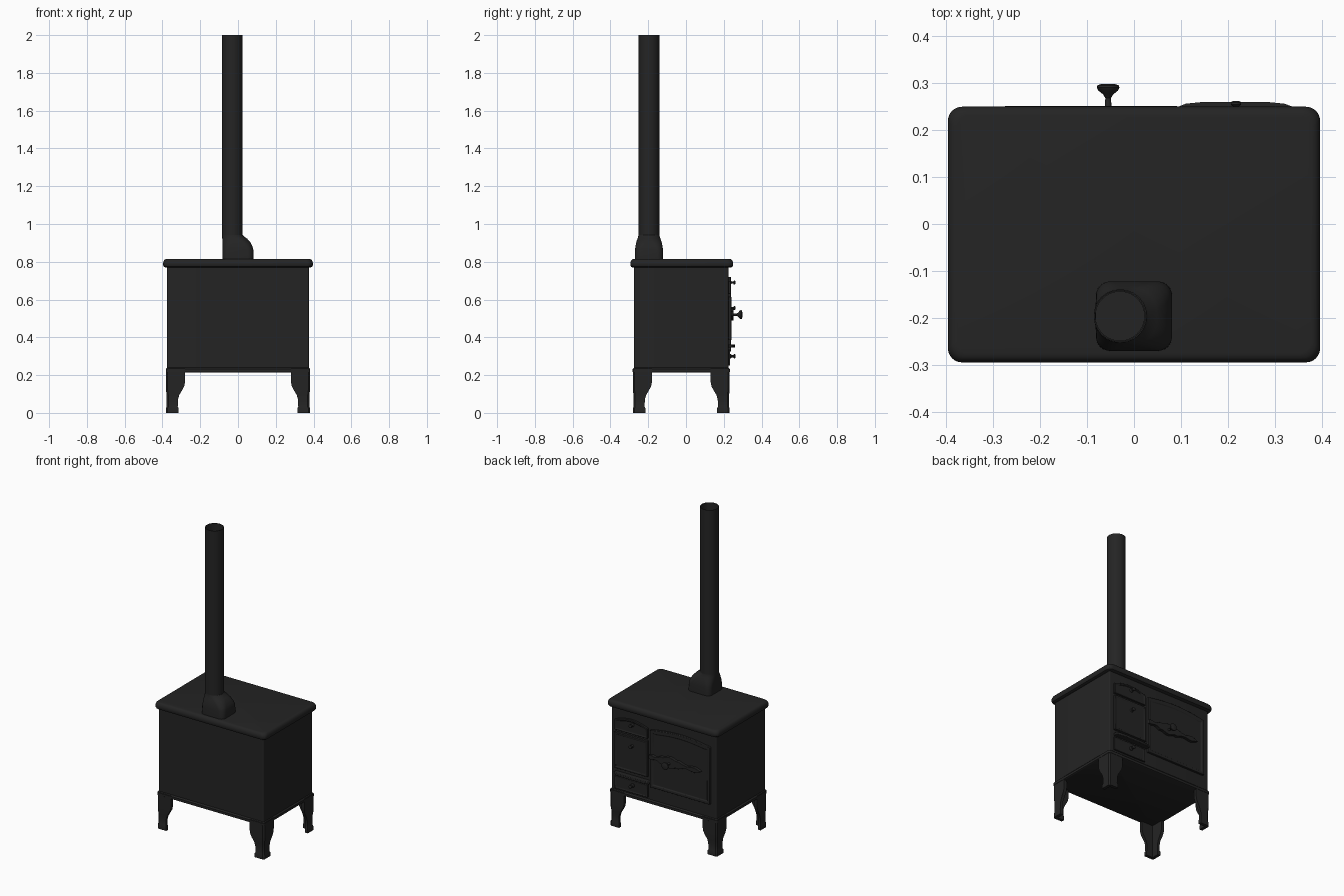
import bpy, bmesh, math
from mathutils import Vector

if "Cube" in bpy.data.objects:
    bpy.data.objects.remove(bpy.data.objects["Cube"])

iron = bpy.data.materials.new("cast_iron_black")
iron.diffuse_color = (0.0175, 0.0175, 0.0175, 1)
iron.use_nodes = True
iron.node_tree.nodes["Principled BSDF"].inputs["Base Color"].default_value = iron.diffuse_color


def finish(name, bm, bevel=0.0, segs=2, angle=35):
    bmesh.ops.recalc_face_normals(bm, faces=bm.faces[:])
    me = bpy.data.meshes.new(name)
    bm.to_mesh(me)
    bm.free()
    ob = bpy.data.objects.new(name, me)
    bpy.context.collection.objects.link(ob)
    me.materials.append(iron)
    if bevel:
        m = ob.modifiers.new("bevel", "BEVEL")
        m.width, m.segments, m.limit_method = bevel, segs, "ANGLE"
        m.angle_limit = math.radians(40)
    bpy.ops.object.select_all(action="DESELECT")
    ob.select_set(True)
    bpy.context.view_layer.objects.active = ob
    bpy.ops.object.shade_smooth_by_angle(angle=math.radians(angle))
    return ob


def loft(name, rings, cap=(True, True), **kw):
    """Skin a list of equal-length point rings."""
    bm = bmesh.new()
    vs = [[bm.verts.new(p) for p in r] for r in rings]
    n = len(vs[0])
    for a, b in zip(vs, vs[1:]):
        for i in range(n):
            bm.faces.new((a[i], a[(i + 1) % n], b[(i + 1) % n], b[i]))
    if cap[0]:
        bm.faces.new(vs[0][::-1])
    if cap[1]:
        bm.faces.new(vs[-1])
    return finish(name, bm, **kw)


def rounded(hx, hy, r, cx=0, cy=0, n=6):
    """Rounded rectangle outline."""
    pts = []
    for k, (sx, sy) in enumerate(((1, 1), (-1, 1), (-1, -1), (1, -1))):
        for i in range(n + 1):
            a = math.pi / 2 * (k + i / n)
            pts.append((cx + sx * (hx - r) + r * math.cos(a), cy + sy * (hy - r) + r * math.sin(a)))
    return pts


def slab(name, hx, hy, cy, layers, r):
    """Rounded slab from (z, inset) layers."""
    loft(name, [[(x, y, z) for x, y in rounded(hx - i, hy - i, r, 0, cy)] for z, i in layers])


def plate(name, pts, y0, y1, bevel=0.003, rim=0, sink=0.005):
    """Panel of an (x, z) outline facing +y, with an optional sunken centre."""
    bm = bmesh.new()
    face = bm.faces.new([bm.verts.new((x, y0, z)) for x, z in pts])
    ext = bmesh.ops.extrude_face_region(bm, geom=[face])
    for v in ext["geom"]:
        if isinstance(v, bmesh.types.BMVert):
            v.co.y = y1
    if rim:
        top = [f for f in ext["geom"] if isinstance(f, bmesh.types.BMFace)]
        bmesh.ops.recalc_face_normals(bm, faces=bm.faces[:])
        bmesh.ops.inset_region(bm, faces=top, thickness=rim)
        bmesh.ops.inset_region(bm, faces=top, thickness=0.004)
        for v in top[0].verts:
            v.co.y -= sink
    return finish(name, bm, bevel)


def arched(x0, x1, z0, z1, rise, n=12):
    """Rectangle outline with a bowed top."""
    pts = [(x0, z0), (x1, z0)]
    for i in range(n + 1):
        t = i / n
        pts.append((x1 + (x0 - x1) * t, z1 - rise + rise * math.sin(math.pi * t)))
    return pts


def knob(name, x, z, profile, n=20):
    """Turned knob on the y axis from (y, radius) pairs."""
    loft(name, [[(x + r * math.cos(2 * math.pi * i / n), y, z + r * math.sin(2 * math.pi * i / n))
                 for i in range(n)] for y, r in profile])


# firebox, bottom ledge and cooking top
slab("stove_body", 0.375, 0.25, -0.025, [(0.215, 0), (0.78, 0)], 0.008)
slab("bottom_ledge", 0.382, 0.257, -0.025,
     [(0.213, 0.006), (0.217, 0), (0.232, 0), (0.24, 0.007)], 0.01)
slab("cooking_top", 0.396, 0.272, -0.0225,
     [(0.77, 0.012), (0.774, 0.004), (0.782, 0), (0.796, 0), (0.807, 0.004), (0.813, 0.010), (0.815, 0.018)], 0.03)

# four corner legs: angled plates that narrow to a foot
steps = [(0.0, 0.066), (0.025, 0.066), (0.032, 0.062), (0.07, 0.063), (0.095, 0.070),
         (0.12, 0.085), (0.14, 0.096), (0.165, 0.101), (0.20, 0.101), (0.235, 0.100)]
for sx, sy, tag in ((-1, -1, "rear_left"), (1, -1, "rear_right"), (-1, 1, "door_left"), (1, 1, "door_right")):
    rings = []
    for z, w in steps:
        t, c = 0.02, 0.009
        o = 0.003 if 0.03 < z < 0.1 else 0.0
        ell = [(o, c + o), (c + o, o), (w, o), (w, t), (t, t), (t, w), (o, w)]
        rings.append([(sx * (0.381 - a), -0.025 + sy * (0.256 - b), z) for a, b in ell])
    loft("leg_" + tag, rings, angle=40)

# flue collar: rounded square flowing into a round neck
px, py, pr = -0.03, -0.196, 0.055
sections = [(0.812, 0.081, 0.074, 0.030, 0.0, -0.196), (0.865, 0.081, 0.074, 0.032, 0.0, -0.196),
            (0.885, 0.078, 0.071, 0.038, -0.003, -0.196), (0.905, 0.073, 0.067, 0.045, -0.009, -0.196),
            (0.922, 0.066, 0.061, 0.052, -0.017, -0.196), (0.935, 0.058, 0.057, 0.055, -0.027, -0.196),
            (0.942, 0.056, 0.056, 0.0555, -0.0295, -0.196)]
loft("flue_collar", [[(x, y, z) for x, y in rounded(hx, hy, r, cx, cy)]
                     for z, hx, hy, r, cx, cy in sections], cap=(False, False))

# open chimney pipe with an inner wall
loft("chimney_pipe", [[(px + r * math.cos(a), py + r * math.sin(a), z)
                       for a in (2 * math.pi * i / 40 for i in range(40))]
                      for z, r in ((0.93, pr), (2.0, pr), (2.0, pr - 0.003), (0.93, pr - 0.003))],
     cap=(False, False))

# oven door with sunken panel
plate("oven_door", arched(-0.335, 0.09, 0.325, 0.715, 0.022), 0.22, 0.238, rim=0.024)

# ornamental latch strap, mirrored about its centre line
half = [(0.092, 0.012), (0.07, 0.015), (0.05, 0.008), (0.03, 0.012), (0.01, 0.024), (-0.01, 0.022),
        (-0.03, 0.030), (-0.055, 0.036), (-0.08, 0.030), (-0.10, 0.022), (-0.12, 0.024), (-0.15, 0.013),
        (-0.18, 0.008), (-0.21, 0.014), (-0.235, 0.016), (-0.255, 0.009)]
strap = [(x, 0.525 + h) for x, h in half] + [(-0.278, 0.525)] + [(x, 0.525 - h) for x, h in reversed(half)]
plate("latch_strap", strap, 0.23, 0.251, 0.002)

# fuel-side fronts: upper drawer, fire door, ash drawer
plate("upper_drawer", arched(0.11, 0.345, 0.63, 0.72, 0.025), 0.22, 0.237, rim=0.010, sink=0.003)
plate("fire_door", arched(0.11, 0.345, 0.385, 0.615, 0.0, 1), 0.22, 0.240, rim=0.014, sink=0.003)
plate("ash_drawer", arched(0.11, 0.345, 0.25, 0.335, 0.0, 1), 0.22, 0.234, rim=0.010, sink=0.003)

# hearth shelf with tapered ends
shelf = [(0.09, 0.22), (0.09, 0.248), (0.11, 0.256), (0.15, 0.260), (0.28, 0.260),
         (0.32, 0.256), (0.342, 0.248), (0.342, 0.22)]
loft("hearth_shelf", [[(x, y, z) for x, y in shelf] for z in (0.346, 0.362)], bevel=0.003)

# knobs
for name, z in (("upper_drawer_knob", 0.69), ("fire_door_knob", 0.555), ("ash_drawer_knob", 0.30)):
    knob(name, 0.217, z, [(0.228, 0.013), (0.236, 0.012), (0.242, 0.006), (0.25, 0.006), (0.254, 0.011),
                          (0.259, 0.011), (0.262, 0.006)])
knob("oven_door_knob", -0.055, 0.52, [(0.245, 0.010), (0.252, 0.007), (0.268, 0.006), (0.276, 0.011), (0.284, 0.021),
                                      (0.290, 0.024), (0.295, 0.023), (0.298, 0.014)])
